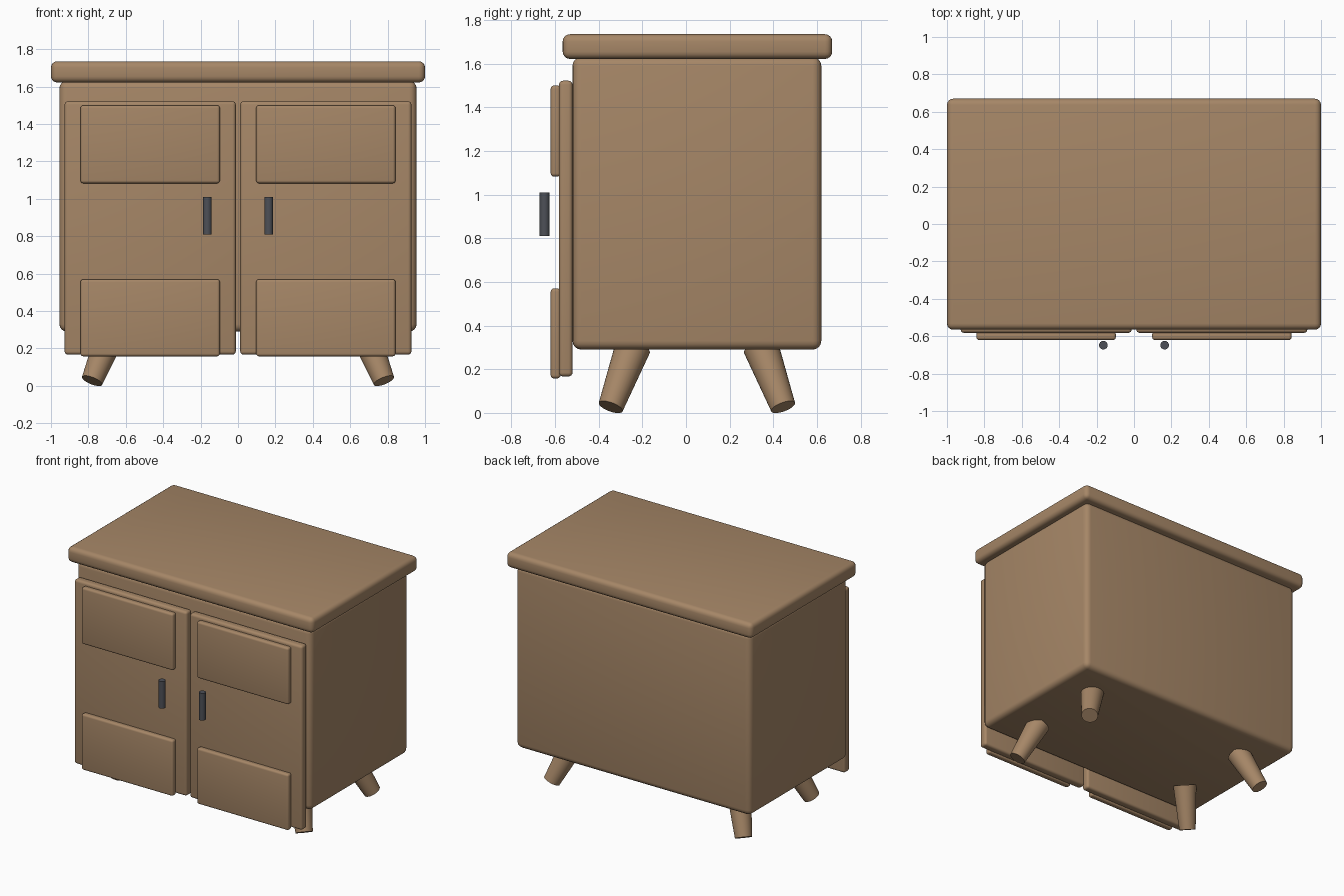
import bpy
import math
from mathutils import Vector

cube = bpy.data.objects.get("Cube")
if cube:
    bpy.data.objects.remove(cube, do_unlink=True)


def material(name, color):
    mat = bpy.data.materials.new(name)
    mat.use_nodes = True
    mat.diffuse_color = color
    mat.node_tree.nodes["Principled BSDF"].inputs["Base Color"].default_value = color
    return mat


wood = material("warm wood", (0.38, 0.24, 0.135, 1))
metal = material("dark metal", (0.075, 0.08, 0.095, 1))


def finish(obj, name, mat):
    obj.name = name
    obj.data.materials.append(mat)
    bpy.ops.object.shade_smooth_by_angle(angle=math.radians(35))
    return obj


def rounded_box(name, x, y, z, radius):
    """Box given by its (min, max) ranges, with rounded edges."""
    ranges = (x, y, z)
    bpy.ops.mesh.primitive_cube_add(size=1, location=[(a + b) / 2 for a, b in ranges])
    obj = bpy.context.object
    obj.scale = [b - a for a, b in ranges]
    bpy.ops.object.transform_apply(location=False, rotation=False, scale=True)
    bevel = obj.modifiers.new("rounded edges", "BEVEL")
    bevel.width = radius
    bevel.segments = 4
    bpy.ops.object.modifier_apply(modifier=bevel.name)
    return finish(obj, name, wood)


def tapered_rod(name, bottom, top, r_bottom, r_top, mat):
    """Round rod between two points."""
    bottom, top = Vector(bottom), Vector(top)
    axis = top - bottom
    bpy.ops.mesh.primitive_cone_add(vertices=32, radius1=r_bottom, radius2=r_top,
                                    depth=axis.length, location=(bottom + top) / 2)
    obj = bpy.context.object
    obj.rotation_euler = axis.to_track_quat("Z", "Y").to_euler()
    return finish(obj, name, mat)


# Cabinet body and overhanging top
BODY_Y = 0.05
rounded_box("cabinet_body", (-0.955, 0.955), (-0.52, 0.62), (0.29, 1.63), 0.04)
rounded_box("cabinet_top", (-1, 1), (-0.565, 0.67), (1.622, 1.735), 0.033)

for side, s in (("left", 1), ("right", -1)):
    def span(a, b):
        return tuple(sorted((s * a, s * b)))

    # Door with raised upper and lower panels
    rounded_box(side + "_door", span(0.012, 0.927), (-0.582, -0.52), (0.167, 1.522), 0.018)
    for level, z in (("upper", (1.083, 1.5)), ("lower", (0.158, 0.57))):
        rounded_box(f"{side}_{level}_panel", span(0.097, 0.842), (-0.62, -0.575), z, 0.015)

    # Upright bar handle
    tapered_rod(side + "_handle", (s * 0.164, -0.648, 0.81), (s * 0.164, -0.648, 1.01),
                0.023, 0.023, metal)

    # Splayed tapered legs
    for end, e in (("front", -1), ("back", 1)):
        tapered_rod(f"{side}_{end}_leg",
                    (s * 0.78, BODY_Y + e * 0.395, 0.027),
                    (s * 0.67, BODY_Y + e * 0.293, 0.302), 0.058, 0.082, wood)
